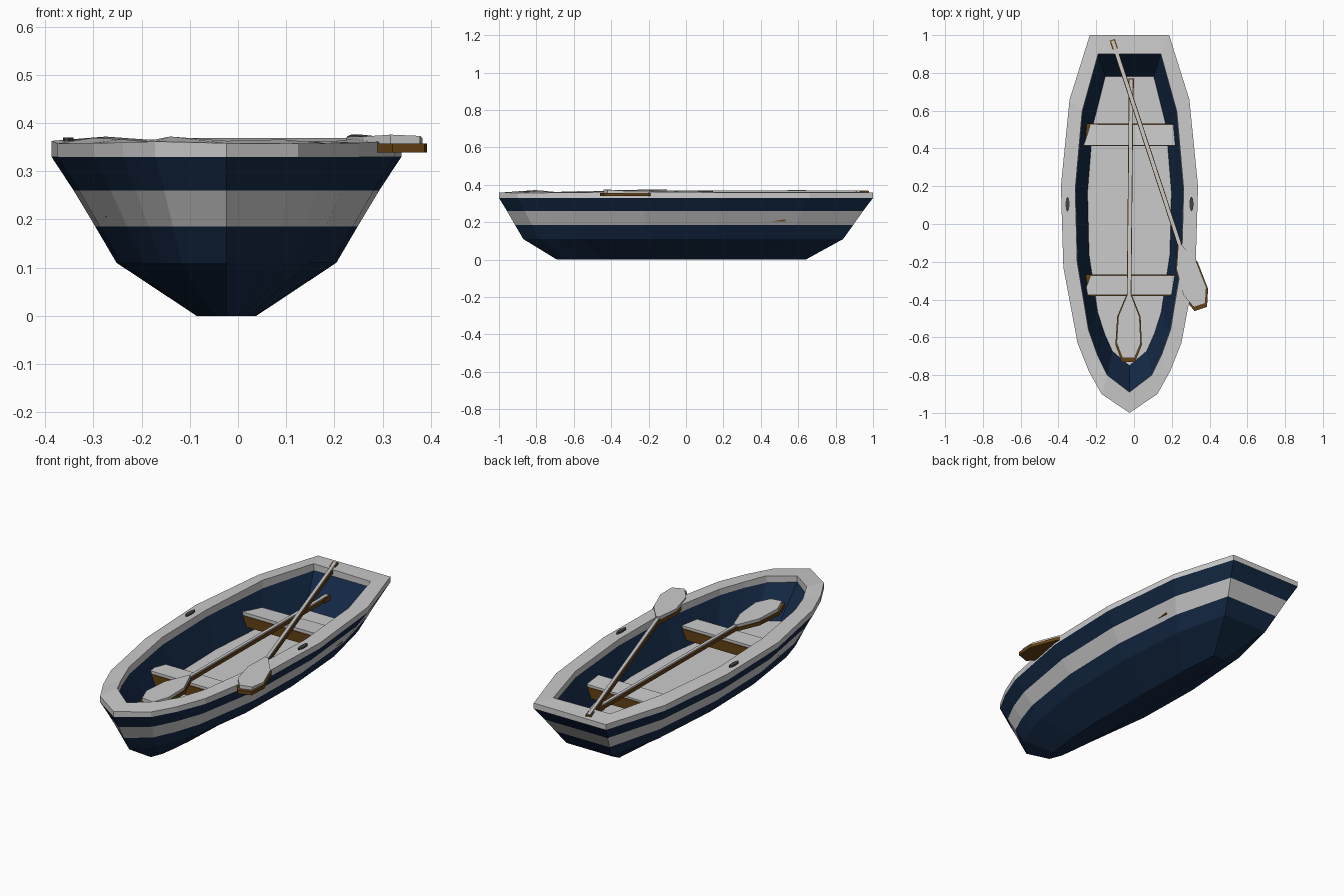
import bpy, bmesh, math, random
from mathutils import Matrix, Vector

if "Cube" in bpy.data.objects:
    bpy.data.objects.remove(bpy.data.objects["Cube"])

random.seed(4)
CX = -0.024                     # hull centre line


def material(name, rgb):
    m = bpy.data.materials.new(name)
    m.diffuse_color = (*rgb, 1)
    m.use_nodes = True
    m.node_tree.nodes["Principled BSDF"].inputs["Base Color"].default_value = m.diffuse_color
    return m


navy = material("navy_paint", (0.007, 0.022, 0.06))
wood = material("brown_wood", (0.13, 0.055, 0.008))
iron = material("dark_iron", (0.06, 0.06, 0.06))

# Right half of the plan outline: y, half width (stern to bow)
PLAN = [(1, .21), (.66, .317), (.2, .363), (-.23, .35),
        (-.63, .275), (-.78, .215), (-.9, .148), (-1, 0)]


def ring(z, half, bow, stern, bump=0):
    """Plan outline scaled to a half width and a y range."""
    pts = PLAN + [(y, -w) for y, w in reversed(PLAN[:-1])]
    mid, length = (bow + stern) / 2, (stern - bow) / 2
    return [Vector((CX + w * half / .363, mid + y * length,
                    z + random.uniform(-bump, bump))) for y, w in pts]


def make(name, bm, mat=None):
    bmesh.ops.recalc_face_normals(bm, faces=bm.faces)
    me = bpy.data.meshes.new(name)
    bm.to_mesh(me)
    bm.free()
    ob = bpy.data.objects.new(name, me)
    bpy.context.collection.objects.link(ob)
    if mat:
        me.materials.append(mat)
    return ob


def loft(name, rings, mat=None, cap_start=False, cap_end=False, closed=False):
    bm = bmesh.new()
    vs = [[bm.verts.new(p) for p in r] for r in rings]
    n = len(vs[0])
    pairs = list(zip(vs, vs[1:])) + ([(vs[-1], vs[0])] if closed else [])
    for a, b in pairs:
        for i in range(n):
            j = (i + 1) % n
            bm.faces.new((a[i], a[j], b[j], b[i]))
    if cap_start:
        bm.faces.new(vs[0])
    if cap_end:
        bm.faces.new(vs[-1])
    return make(name, bm, mat)


def prism(name, pts, z0, z1, mat=None, matrix=Matrix(), bump=0):
    """Flat outline extruded upwards, optionally with an uneven top."""
    low = [matrix @ Vector((x, y, z0)) for x, y in pts]
    top = [matrix @ Vector((x, y, z1 + random.uniform(-bump, bump))) for x, y in pts]
    return loft(name, [low, top], mat, True, True)


# Hull: painted bottom, pale stripe, painted upper strake
keel = ring(0, .062, -.69, .64)
chine = ring(.11, .228, -.87, .84)
stripe_low = ring(.185, .272, -.914, .894)
stripe_top = ring(.26, .317, -.957, .947)
sheer = ring(.33, .363, -1, 1)
loft("hull_bottom", [keel, chine, stripe_low], navy, cap_start=True)
loft("hull_stripe", [stripe_low, stripe_top])
loft("hull_upper_strake", [stripe_top, sheer], navy)

# Gunwale rim with a slightly uneven top
inner = ring(.33, .285, -.89, .9)
loft("rim", [sheer, ring(.36, .363, -1, 1, .003),
             ring(.366, .287, -.89, .9, .006), inner], closed=True)

# Inside walls and floor
floor_edge = ring(.18, .222, -.75, .78)
loft("inner_wall", [inner, floor_edge], navy)
loft("floor", [ring(.165, .222, -.75, .78), floor_edge], None, True, True)


def rect(x0, x1, y0, y1):
    return [(x0, y0), (x1, y0), (x1, y1), (x0, y1)]


# Seats: wooden plank with a pale top layer
for label, x0, x1, y0, y1 in (("front", -.275, .222, -.38, -.268),
                              ("rear", -.275, .236, .412, .532)):
    prism(label + "_seat", rect(x0, x1, y0, y1), .205, .26, wood)
    skew = rect(x0 + .008, x1 - .002, y0 + .004, y1 - .004)
    skew[3] = (x0 + .045, y1 - .004)
    prism(label + "_seat_top", skew, .26, .272, bump=.005)

# Oars: wooden shaft and blade, each with a pale top layer
BLADE = [(.012, -1.14), (.062, -1.26), (.07, -1.41), (.035, -1.5)]
TOP = [(.008, -1.14), (.056, -1.26), (.064, -1.40), (.032, -1.48)]


def mirrored(half):
    return half + [(-x, y) for x, y in reversed(half)]


def oar(name, handle, neck, z):
    d = Vector(neck) - Vector(handle)
    angle = math.atan2(d.x, -d.y)
    m = Matrix.Translation((*handle, z)) @ Matrix.Rotation(angle, 4, 'Z')
    prism(name + "_shaft", rect(-.012, .012, -1.16, 0), -.01, .008, wood, m)
    prism(name + "_shaft_top", rect(-.008, .008, -1.16, -.005), .008, .015, None, m)
    prism(name + "_grip", rect(-.015, .015, -.05, 0), -.012, .012, wood, m)
    prism(name + "_blade", mirrored(BLADE), -.015, .003, wood, m)
    prism(name + "_blade_top", mirrored(TOP), .003, .018, None, m, .005)


oar("inner_oar", (-.015, .77), (-.026, -.38), .288)
oar("outer_oar", (-.115, .975), (.245, -.12), .354)

# Oarlock sockets on the rim
for side in (-1, 1):
    pts = [(CX + side * .328 + .011 * math.cos(a), .105 + .04 * math.sin(a))
           for a in (i * math.pi / 4 for i in range(8))]
    prism("oarlock_" + ("left" if side < 0 else "right"), pts, .35, .37, iron)
